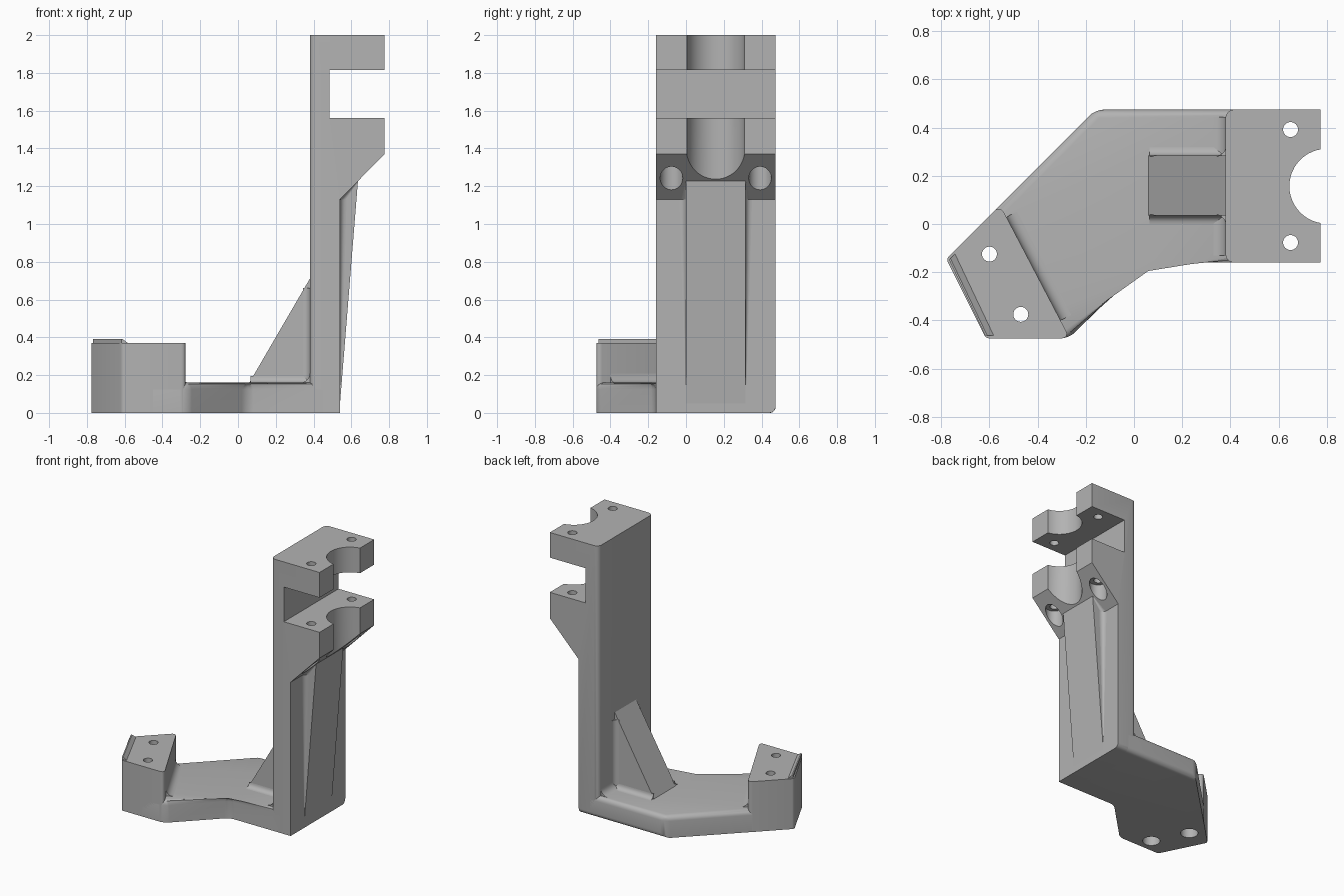
import bpy, bmesh, math
from mathutils import Vector as V

if "Cube" in bpy.data.objects:
    bpy.data.objects.remove(bpy.data.objects["Cube"])

grey = bpy.data.materials.new("machined_grey")
grey.use_nodes = True
grey.diffuse_color = (0.45, 0.45, 0.45, 1)
grey.node_tree.nodes["Principled BSDF"].inputs["Base Color"].default_value = (0.45, 0.45, 0.45, 1)

FRONT, BACK = -0.16, 0.475
WALL, OUTER = 0.38, 0.54
FLOOR = 0.16


def loft(name, ring_a, ring_b, bevels=()):
    """Solid between two matching rings; bevels = (edge rule, radius) pairs."""
    bm = bmesh.new()
    a = [bm.verts.new(p) for p in ring_a]
    b = [bm.verts.new(p) for p in ring_b]
    bm.faces.new(a)
    bm.faces.new(b[::-1])
    for i in range(len(a)):
        j = (i + 1) % len(a)
        bm.faces.new((a[j], a[i], b[i], b[j]))
    for rule, r in bevels:
        edges = [e for e in bm.edges if rule(e.verts[0].co, e.verts[1].co)]
        bmesh.ops.bevel(bm, geom=edges, offset=r, segments=5, profile=0.5, affect='EDGES')
    bmesh.ops.recalc_face_normals(bm, faces=bm.faces[:])
    mesh = bpy.data.meshes.new(name)
    bm.to_mesh(mesh)
    bm.free()
    ob = bpy.data.objects.new(name, mesh)
    bpy.context.collection.objects.link(ob)
    mesh.materials.append(grey)
    return ob


def upright(name, pts, lo, hi, bevels=()):
    return loft(name, [(x, y, lo) for x, y in pts], [(x, y, hi) for x, y in pts], bevels)


def sideways(name, pts, lo, hi, bevels=()):
    return loft(name, [(x, lo, z) for x, z in pts], [(x, hi, z) for x, z in pts], bevels)


def fillet(name, start, end, u, v, r0, r1):
    """Concave corner strip, u and v point along the two walls."""
    rings = []
    for corner, r in ((V(start), r0), (V(end), r1)):
        u, v = V(u).normalized(), V(v).normalized()
        ring = [corner - (u + v) * 0.005, corner + u * r - v * 0.005]
        for i in range(7):
            t = math.pi / 2 * i / 6
            ring.append(corner + u * r * (1 - math.sin(t)) + v * r * (1 - math.cos(t)))
        ring.append(corner + v * r - u * 0.005)
        rings.append(ring)
    return loft(name, *rings)


def drill(ob, x, y, r, lo, hi):
    ring = [(x + r * math.cos(t * math.tau / 48), y + r * math.sin(t * math.tau / 48)) for t in range(48)]
    cutter = upright("drill", ring, lo, hi)
    cutter.hide_render = True
    mod = ob.modifiers.new("hole", 'BOOLEAN')
    mod.operation, mod.solver, mod.object = 'DIFFERENCE', 'EXACT', cutter
    bpy.context.view_layer.objects.active = ob
    bpy.ops.object.modifier_apply(modifier=mod.name)
    bpy.data.objects.remove(cutter)


def at(axis, value):
    return lambda a, b: abs(a[axis] - value) < 1e-4 and abs(b[axis] - value) < 1e-4


def vertical(a, b):
    return abs(a.x - b.x) + abs(a.y - b.y) < 1e-4


def back_bottom(a, b):
    return at(1, BACK)(a, b) and at(2, 0)(a, b)


# Cranked base plate with rounded upper rim
plate_pts = [(-0.16, BACK), (0.45, BACK), (0.45, FRONT), (0.045, FRONT),
             (-0.27, -0.475), (-0.45, -0.475), (-0.65, -0.015)]
bends = (plate_pts[0], plate_pts[3], plate_pts[4])


def is_bend(a, b):
    return vertical(a, b) and any(abs(a.x - x) + abs(a.y - y) < 1e-4 for x, y in bends)


plate = upright("base_plate", plate_pts, 0, FLOOR,
                [(lambda a, b: is_bend(a, b) or at(2, FLOOR)(a, b) or back_bottom(a, b), 0.035)])

# Mounting block at the free end of the plate
block_pts = [(-0.556, 0.079), (-0.266, -0.475), (-0.615, -0.475), (-0.78, -0.145)]
block = upright("end_block", block_pts, 0, 0.37,
                [(lambda a, b: vertical(a, b) and a.x > -0.6, 0.035),
                 (lambda a, b: vertical(a, b) and a.x < -0.6 and (a - b).length > 0.3, 0.015)])
lip_rings = []
for x, y, dx, dy in ((-0.768, -0.148, 0.7, 0.7), (-0.618, -0.462, 1, 0)):
    lip_rings.append([(x + dx * d, y + dy * d, z)
                      for d, z in ((0, 0.35), (0, 0.39), (0.008, 0.39), (0.035, 0.37), (0.035, 0.35))])
loft("block_lip", *lip_rings)
for hx, hy in ((-0.6, -0.125), (-0.47, -0.375)):
    for r, top in ((0.031, 0.5), (0.06, 0.08)):
        for part in (block, plate):
            drill(part, hx, hy, r, -0.1, top)

# Upright column with two clamp arms
profile = [(WALL, 0), (OUTER, 0), (OUTER, 1.13), (0.775, 1.37), (0.775, 1.56),
           (0.485, 1.56), (0.485, 1.815), (0.775, 1.815), (0.775, 2), (WALL, 2)]
column = sideways("column", profile, FRONT, BACK,
                  [(lambda a, b: back_bottom(a, b) or (vertical(a, b) and at(0, WALL)(a, b)), 0.035)])
drill(column, 0.8, 0.157, 0.155, 1.0, 2.1)
for hy in (-0.077, 0.392):
    drill(column, 0.65, hy, 0.031, 1.0, 2.1)
    drill(column, 0.65, hy, 0.06, 1.0, 1.31)

# Inner gusset and tapered outer rib
sideways("gusset", [(0.06, FLOOR), (WALL, 0.71), (0.42, 0.71), (0.42, 0.1), (0.06, 0.1)], 0.035, 0.285)
sideways("outer_rib", [(0.5, 0.05), (OUTER, 0.05), (0.635, 1.227), (0.6, 1.22), (0.5, 1.13)], 0.0, 0.315)

# Blended inside corners
fillet("column_foot_fillet", (WALL, FRONT + 0.03, FLOOR), (WALL, BACK - 0.03, FLOOR),
       (-1, 0, 0), (0, 0, 1), 0.05, 0.05)
fillet("block_foot_fillet", (-0.53, 0.029, FLOOR), (-0.305, -0.401, FLOOR),
       (0.886, 0.463, 0), (0, 0, 1), 0.05, 0.05)
for side, gy, ry in ((-1, 0.035, 0.0), (1, 0.285, 0.315)):
    out = (0, side, 0)
    fillet("gusset_floor_fillet", (0.065, gy, FLOOR), (WALL, gy, FLOOR), out, (0, 0, 1), 0.035, 0.035)
    fillet("gusset_wall_fillet", (WALL, gy, FLOOR), (WALL, gy, 0.66), out, (-1, 0, 0), 0.035, 0.035)
    fillet("rib_fillet", (OUTER, ry, 0.15), (OUTER, ry, 1.13), out, (1, 0, 0), 0.006, 0.035)
    fillet("rib_top_fillet", (OUTER, ry, 1.13), (0.63, ry, 1.222), out, (1, 0, -1), 0.025, 0.004)

# Smooth the rounded edges, keep the machined ones crisp
for ob in bpy.context.scene.objects:
    ob.select_set(ob.type == 'MESH')
bpy.context.view_layer.objects.active = column
bpy.ops.object.shade_smooth_by_angle(angle=math.radians(30))
